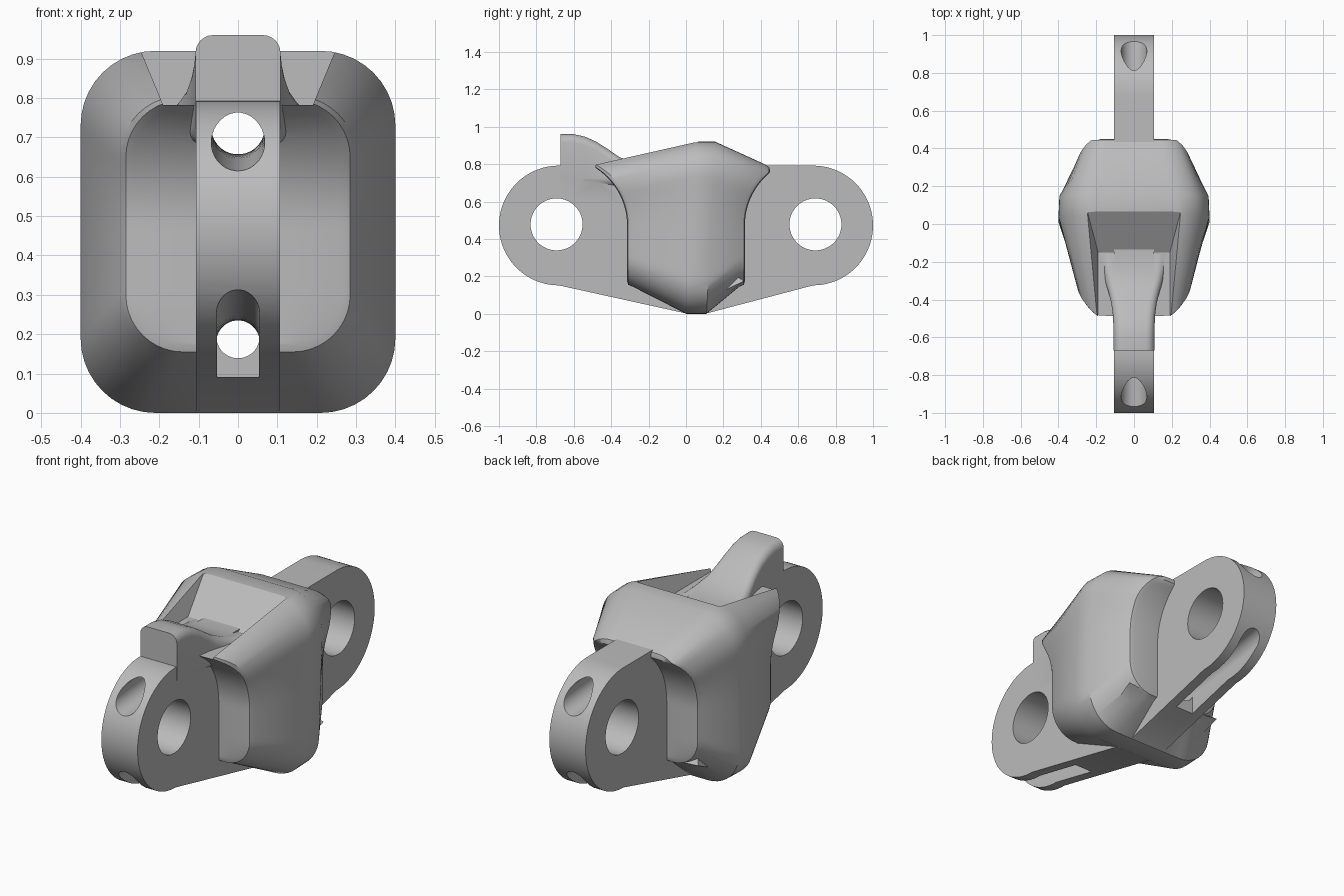
import bpy, bmesh, math

cube = bpy.data.objects.get("Cube")
if cube:
    bpy.data.objects.remove(cube, do_unlink=True)

grey = bpy.data.materials.new("plain grey")
grey.use_nodes = True
GREY = (0.5, 0.5, 0.5, 1)
grey.diffuse_color = GREY
grey.node_tree.nodes["Principled BSDF"].inputs["Base Color"].default_value = GREY


def finish(bm, name):
    bmesh.ops.recalc_face_normals(bm, faces=bm.faces)
    mesh = bpy.data.meshes.new(name)
    bm.to_mesh(mesh)
    bm.free()
    mesh.materials.append(grey)
    obj = bpy.data.objects.new(name, mesh)
    bpy.context.collection.objects.link(obj)
    return obj


def skin(name, rings):
    """Join mirror-symmetric rings and close both ends with strips."""
    bm = bmesh.new()
    rows = [[bm.verts.new(p) for p in ring] for ring in rings]
    n = len(rows[0])
    for a, b in zip(rows, rows[1:]):
        for i in range(n):
            j = (i + 1) % n
            bm.faces.new((a[i], a[j], b[j], b[i]))
    for row in (rows[0], rows[-1]):
        for i in range(n // 2 - 1):
            bm.faces.new((row[i], row[i + 1], row[n - 2 - i], row[n - 1 - i]))
    return finish(bm, name)


def mirrored(half, depth):
    full = half + [(-x, z) for x, z in reversed(half)]
    return [(x, depth(z), z) for x, z in full]


def rounded_ring(hx, low, high, r, depth, corner=10, side=14):
    half = []
    for i in range(corner + 1):
        a = math.pi / 2 * i / corner
        half.append((hx - r + r * math.sin(a), low + r - r * math.cos(a)))
    for i in range(1, side):
        half.append((hx, low + r + (high - low - 2 * r) * i / side))
    for i in range(corner + 1):
        a = math.pi / 2 * i / corner
        half.append((hx - r + r * math.cos(a), high - r + r * math.sin(a)))
    return mirrored(half, depth)


def extrude_x(name, profile, hx):
    """Extrude a (y, z) profile evenly across x."""
    bm = bmesh.new()
    face = bm.faces.new([bm.verts.new((-hx, y, z)) for y, z in profile])
    new = bmesh.ops.extrude_face_region(bm, geom=[face])["geom"]
    verts = [v for v in new if isinstance(v, bmesh.types.BMVert)]
    bmesh.ops.translate(bm, verts=verts, vec=(2 * hx, 0, 0))
    return finish(bm, name)


def arc(cy, cz, r, start, end, n):
    angles = [math.radians(start + (end - start) * i / n) for i in range(n + 1)]
    return [(cy + r * math.cos(a), cz + r * math.sin(a)) for a in angles]


def combine(target, other, operation):
    mod = target.modifiers.new(operation.lower(), 'BOOLEAN')
    mod.operation = operation
    mod.solver = 'EXACT'
    mod.object = other
    bpy.ops.object.select_all(action='DESELECT')
    bpy.context.view_layer.objects.active = target
    target.select_set(True)
    bpy.ops.object.modifier_apply(modifier=mod.name)
    bpy.data.objects.remove(other, do_unlink=True)


LUG_Y, LUG_Z, LUG_R = 0.68, 0.472, 0.32


def end_depth(z):
    """Distance of the body end from the middle: upright, then curving out round the lug."""
    rise = max(0, z - LUG_Z)
    return LUG_Y - math.sqrt(max(0, 0.365 ** 2 - rise ** 2))


def front_y(z):
    return -end_depth(z)


def back_y(z):
    return min(end_depth(z), 0.45)


# Body: rounded sections, widest in the middle, with softened end edges
body = skin("link_body", [
    rounded_ring(0.265, 0.175, 0.775, 0.13, front_y),
    rounded_ring(0.285, 0.155, 0.795, 0.145, lambda z: front_y(z) + 0.006),
    rounded_ring(0.30, 0.145, 0.805, 0.155, lambda z: front_y(z) + 0.03),
    rounded_ring(0.40, 0, 0.92, 0.19, lambda z: 0.05 * z),
    rounded_ring(0.395, 0, 0.92, 0.19, lambda z: 0.11 + 0.05 * z),
    rounded_ring(0.30, 0.145, 0.80, 0.155, lambda z: back_y(z) - 0.03),
    rounded_ring(0.285, 0.155, 0.785, 0.145, lambda z: back_y(z) - 0.006),
    rounded_ring(0.265, 0.175, 0.765, 0.13, back_y),
])

# Sloping pocket in the top front
FLOOR = 0.782
pocket = skin("pocket_cutter", [
    [(0.19, -0.7, FLOOR), (0.28, -0.7, 1), (-0.28, -0.7, 1), (-0.19, -0.7, FLOOR)],
    [(0.19, -0.15, FLOOR), (0.28, 0.19, 1), (-0.28, 0.19, 1), (-0.19, -0.15, FLOOR)],
])
combine(body, pocket, 'DIFFERENCE')

# Two lugs and their lower gussets as one plate
plate = extrude_x("lug_plate",
                  arc(-LUG_Y, LUG_Z, LUG_R, 90, 270, 40) + [(0, 0.002), (0.11, 0.002)]
                  + arc(LUG_Y, LUG_Z, LUG_R, -90, 90, 40), 0.107)
combine(body, plate, 'UNION')

# Hook on top of the front lug, flaring into the body
sections = [(-0.67, 0.96, 0.108), (-0.60, 0.96, 0.108), (-0.54, 0.947, 0.109),
            (-0.48, 0.92, 0.112), (-0.42, 0.882, 0.12), (-0.36, 0.84, 0.135),
            (-0.28, 0.805, 0.16), (-0.16, 0.785, 0.18)]
hook = skin("top_hook", [
    rounded_ring(hx, 0.68, top, 0.045, lambda z, y=y: y, corner=6, side=2)
    for y, top, hx in sections])
combine(body, hook, 'UNION')

# Small pointed spurs under the back corners
for s in (1, -1):
    bm = bmesh.new()
    for p in ((0.29, 0.31, 0.175), (0.12, 0.10, 0.015), (0.13, 0.305, 0.16),
              (0.27, 0.09, 0.07), (0.2, 0.2, 0.25)):
        bm.verts.new((s * p[0], p[1], p[2]))
    bmesh.ops.convex_hull(bm, input=bm.verts)
    combine(body, finish(bm, "corner_spur"), 'UNION')

# Cross holes for the pins
for s in (-1, 1):
    pin = extrude_x("pin_cutter", arc(s * 0.692, 0.478, 0.139, 0, 354, 59), 0.3)
    combine(body, pin, 'DIFFERENCE')


# Curved passages running lengthwise above and below the pins
def passage(name, r, height):
    rings = []
    for k in range(25):
        y = -1.08 + 2.16 * k / 24
        half = []
        for i in range(16):
            a = math.pi * ((i + 0.5) / 16 - 0.5)
            half.append((r * math.cos(a), height(y) + r * math.sin(a)))
        rings.append(mirrored(half, lambda z, y=y: y))
    return skin(name, rings)


combine(body, passage("upper_passage_cutter", 0.068, lambda y: 0.725 - 0.045 * y * y), 'DIFFERENCE')
combine(body, passage("lower_passage_cutter", 0.055, lambda y: 0.18 + 0.085 * y * y), 'DIFFERENCE')

# Open slots under the lugs
for s in (-1, 1):
    slot = extrude_x("slot_cutter", [(s * 0.9, -0.1), (s * 0.9, 0.24), (s * 0.4, 0.195), (s * 0.4, -0.1)], 0.053)
    combine(body, slot, 'DIFFERENCE')

bpy.ops.object.select_all(action='DESELECT')
body.select_set(True)
bpy.context.view_layer.objects.active = body
bpy.ops.object.shade_smooth_by_angle(angle=math.radians(32))
